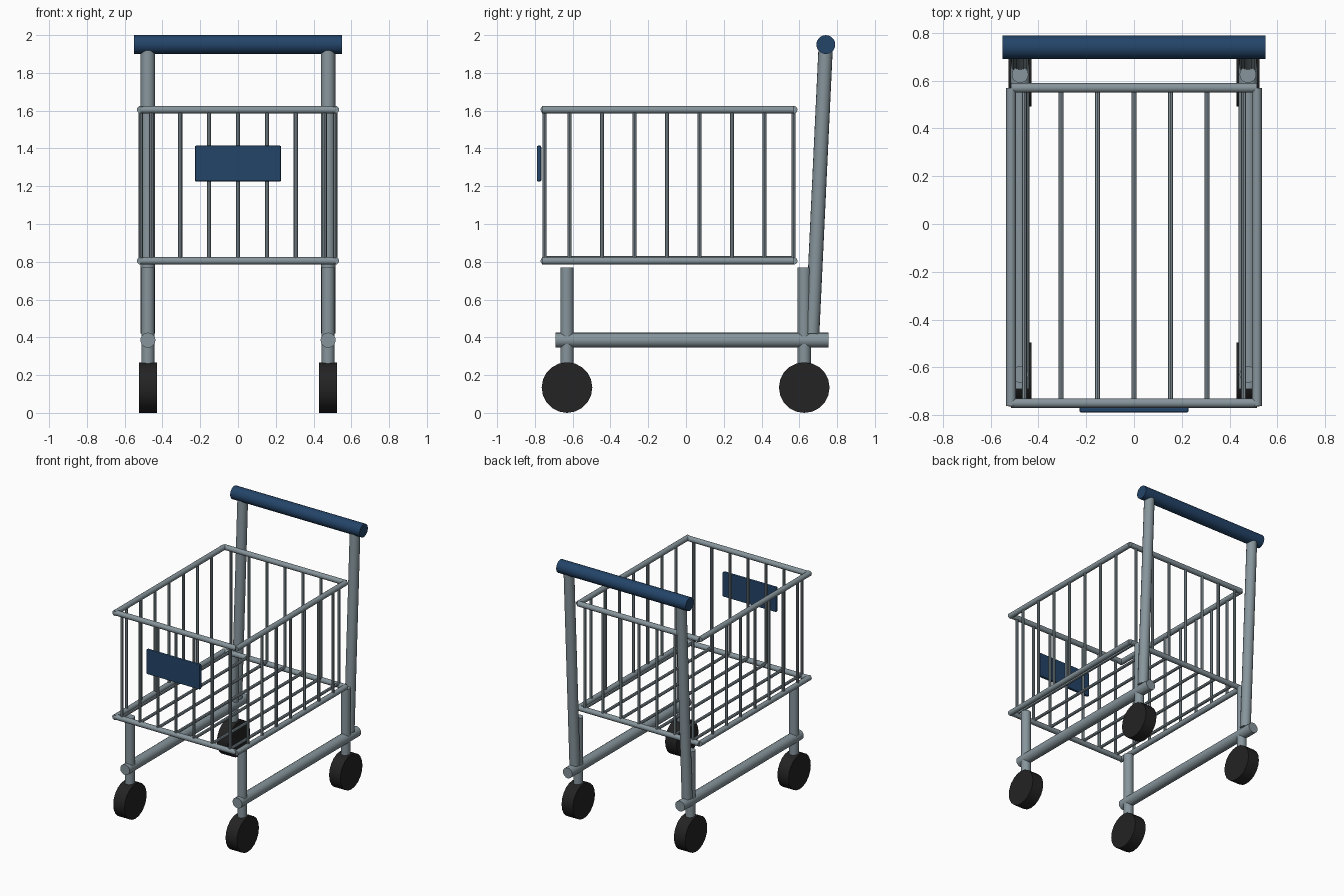
import bpy
from mathutils import Vector

if "Cube" in bpy.data.objects:
    bpy.data.objects.remove(bpy.data.objects["Cube"])


def material(name, rgb):
    m = bpy.data.materials.new(name)
    m.diffuse_color = (*rgb, 1)
    m.use_nodes = True
    m.node_tree.nodes["Principled BSDF"].inputs["Base Color"].default_value = m.diffuse_color
    return m


STEEL = material("steel grey", (0.24, 0.30, 0.33))
BLUE = material("dark blue", (0.017, 0.058, 0.14))
BLACK = material("rubber black", (0.017, 0.017, 0.017))


def tube(name, a, b, radius, mat=STEEL, sides=16):
    """Capped cylinder between two points."""
    a, b = Vector(a), Vector(b)
    d = b - a
    bpy.ops.mesh.primitive_cylinder_add(
        vertices=sides, radius=radius, depth=d.length, location=(a + b) / 2,
        rotation=d.to_track_quat('Z', 'Y').to_euler())
    ob = bpy.context.object
    ob.name = name
    ob.data.materials.append(mat)
    bpy.ops.object.shade_smooth_by_angle(angle=0.6)
    return ob


X, Y0, Y1 = 0.515, -0.75, 0.57      # basket half width, front and back
Z0, Z1 = 0.805, 1.605               # basket bottom and top
SIDE = 0.477                        # frame half width
BAR = 0.011

# Undercarriage, wheels and handle posts
for s, side in ((-1, "left"), (1, "right")):
    x = s * SIDE
    tube(f"{side}_base_rail", (x, -0.69, 0.385), (x, 0.755, 0.385), 0.04)
    tube(f"{side}_handle_post", (x, 0.668, 0.42), (x, 0.74, 1.95), 0.038)
    for y, end in ((-0.63, "front"), (0.626, "back")):
        tube(f"{end}_{side}_leg", (x, y, 0.16), (x, y, 0.77), 0.035)
        tube(f"{end}_{side}_wheel", (x - 0.048, y, 0.134),
             (x + 0.048, y, 0.134), 0.134, BLACK, 20)

tube("push_handle", (-0.55, 0.74, 1.95), (0.55, 0.74, 1.95), 0.05, BLUE, 20)

# Basket rims
for z, level in ((Z0, "lower"), (Z1, "upper")):
    for s, side in ((-1, "left"), (1, "right")):
        tube(f"{level}_{side}_rim", (s * X, Y0 - 0.012, z), (s * X, Y1, z), 0.02)
    for y, end in ((Y0, "front"), (Y1, "back")):
        tube(f"{level}_{end}_rim", (-X, y, z), (X, y, z), 0.02)

# Basket front, back and floor bars
for i in range(-3, 4):
    x = i * 0.153
    tube("front_bar", (x, Y0, Z0), (x, Y0, Z1), BAR, sides=8)
    tube("back_bar", (x, Y1, Z0), (x, Y1, Z1), BAR, sides=8)
    tube("floor_bar", (x, Y0, 0.819), (x, Y1, 0.819), BAR, sides=8)

# Basket side bars
for s in (-1, 1):
    for i in range(7):
        y = -0.616 + i * 0.172
        tube("side_bar", (s * X, y, Z0), (s * X, y, Z1), BAR, sides=8)

# Front sign plate
bpy.ops.mesh.primitive_cube_add(size=1, location=(0, -0.778, 1.32))
plate = bpy.context.object
plate.name = "front_plate"
plate.scale = (0.456, 0.024, 0.19)
bpy.ops.object.transform_apply(location=False, rotation=False, scale=True)
plate.data.materials.append(BLUE)
bevel = plate.modifiers.new("soft edges", 'BEVEL')
bevel.width = 0.007
bevel.segments = 2
